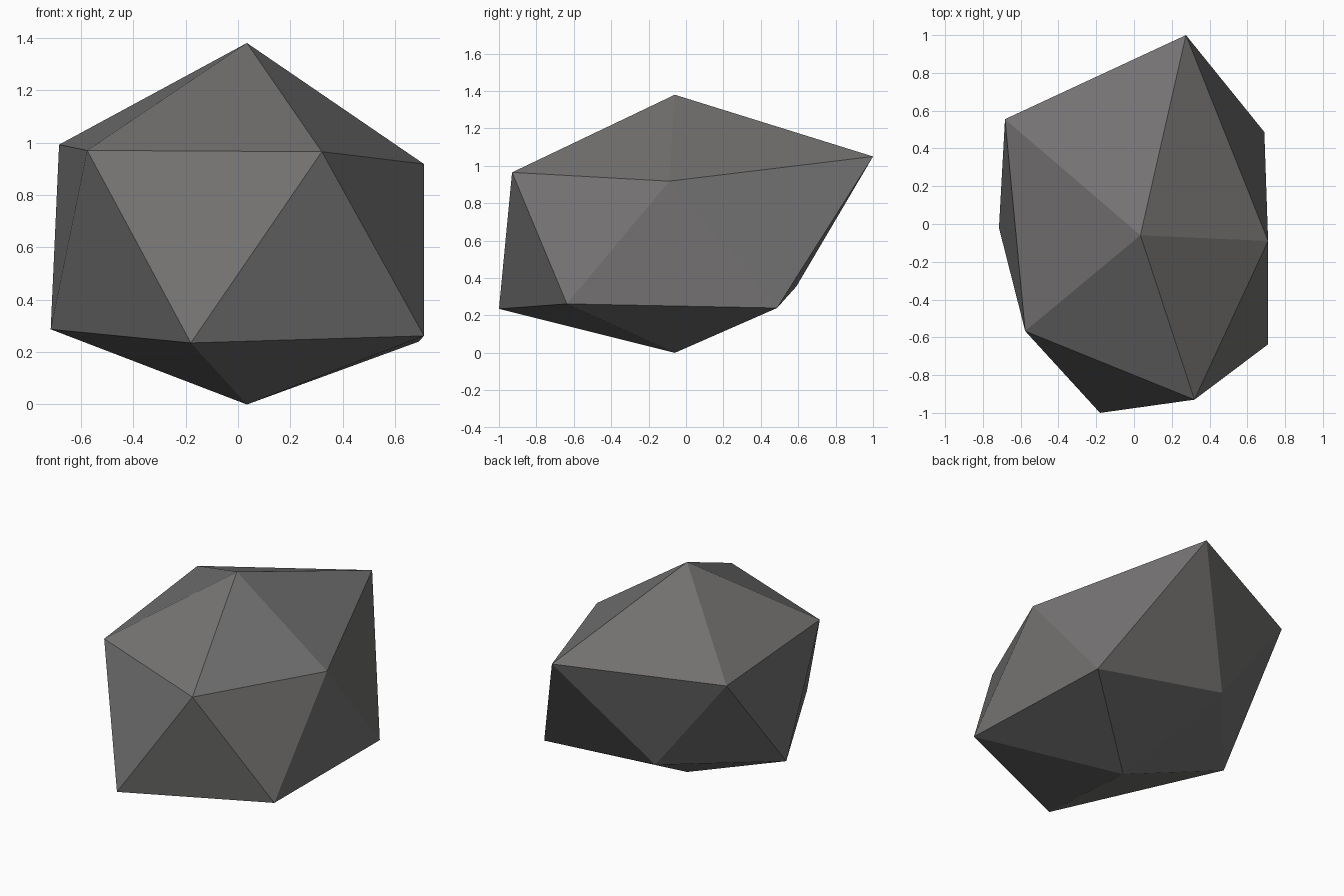
import bpy
import bmesh

default_cube = bpy.data.objects.get("Cube")
if default_cube:
    bpy.data.objects.remove(default_cube, do_unlink=True)

# Stone colour
stone = bpy.data.materials.new("stone grey")
stone.use_nodes = True
colour = (0.175, 0.17, 0.168, 1.0)
stone.diffuse_color = colour
shader = next(n for n in stone.node_tree.nodes if n.type == "BSDF_PRINCIPLED")
shader.inputs["Base Color"].default_value = colour
shader.inputs["Roughness"].default_value = 0.9

# Two staggered rings of corners, each running anticlockwise from the front
UPPER = [(0.32, -0.93, 0.965), (0.71, -0.09, 0.918), (0.275, 1.0, 1.05),
         (-0.683, 0.555, 0.992), (-0.576, -0.567, 0.97)]
LOWER = [(-0.18, -1.0, 0.235), (0.71, -0.637, 0.262), (0.69, 0.487, 0.24),
         (-0.19, 0.59, 0.355), (-0.715, -0.02, 0.287)]
PEAK = (0.034, -0.06, 1.38)
FOOT = (0.034, -0.06, 0.0)

# Boulder: cap, zigzag band and underside
bm = bmesh.new()
upper = [bm.verts.new(p) for p in UPPER]
lower = [bm.verts.new(p) for p in LOWER]
peak, foot = bm.verts.new(PEAK), bm.verts.new(FOOT)
for i in range(len(upper)):
    j = (i + 1) % len(upper)
    bm.faces.new((upper[i], upper[j], peak))
    bm.faces.new((lower[i], lower[j], upper[i]))
    bm.faces.new((lower[j], upper[j], upper[i]))
    bm.faces.new((lower[j], lower[i], foot))
bmesh.ops.recalc_face_normals(bm, faces=bm.faces)

mesh = bpy.data.meshes.new("boulder")
bm.to_mesh(mesh)
bm.free()
mesh.materials.append(stone)
boulder = bpy.data.objects.new("boulder", mesh)
bpy.context.collection.objects.link(boulder)
